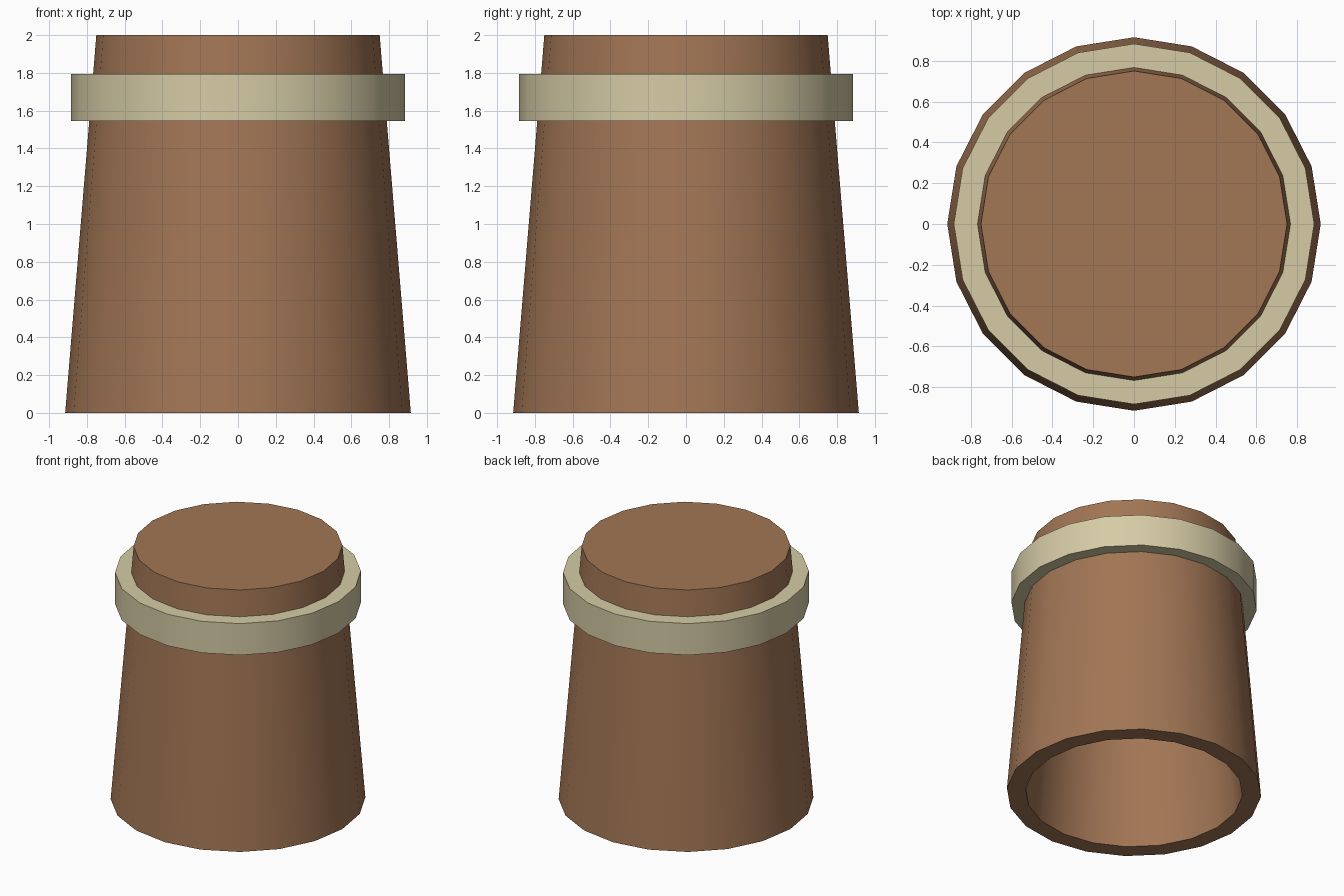
import bpy, bmesh, math

if "Cube" in bpy.data.objects:
    bpy.data.objects.remove(bpy.data.objects["Cube"])

SIDES = 20


def material(name, color):
    mat = bpy.data.materials.new(name)
    mat.diffuse_color = (*color, 1.0)
    mat.use_nodes = True
    mat.node_tree.nodes["Principled BSDF"].inputs["Base Color"].default_value = mat.diffuse_color
    return mat


def lathe(name, profile, mat, closed=False):
    """Revolve (radius, z) points round z; open profiles get end caps."""
    bm = bmesh.new()
    rings = [[bm.verts.new((r * math.cos(math.tau * i / SIDES),
                            r * math.sin(math.tau * i / SIDES), z))
              for i in range(SIDES)] for r, z in profile]
    pairs = list(zip(rings, rings[1:]))
    if closed:
        pairs.append((rings[-1], rings[0]))
    else:
        bm.faces.new(rings[0])
        bm.faces.new(rings[-1])
    for a, b in pairs:
        for i in range(SIDES):
            j = (i + 1) % SIDES
            bm.faces.new((a[i], a[j], b[j], b[i]))
    bmesh.ops.recalc_face_normals(bm, faces=bm.faces)
    mesh = bpy.data.meshes.new(name)
    bm.to_mesh(mesh)
    bm.free()
    mesh.materials.append(mat)
    obj = bpy.data.objects.new(name, mesh)
    bpy.context.collection.objects.link(obj)
    bpy.ops.object.select_all(action='DESELECT')
    obj.select_set(True)
    bpy.context.view_layer.objects.active = obj
    bpy.ops.object.shade_smooth_by_angle(angle=math.radians(30))
    return obj


brown = material("brown", (0.36, 0.18, 0.09))
cream = material("cream", (0.67, 0.60, 0.38))

# Tapered upside-down cup: outer top, rim, then hollow inside
lathe("cup_body", [(0.75, 2.0), (0.915, 0.0), (0.78, 0.0), (0.63, 1.87)], brown)

# Raised band round the upper part of the cup
lathe("cup_band", [(0.76, 1.545), (0.883, 1.545), (0.883, 1.795), (0.76, 1.795)],
      cream, closed=True)
